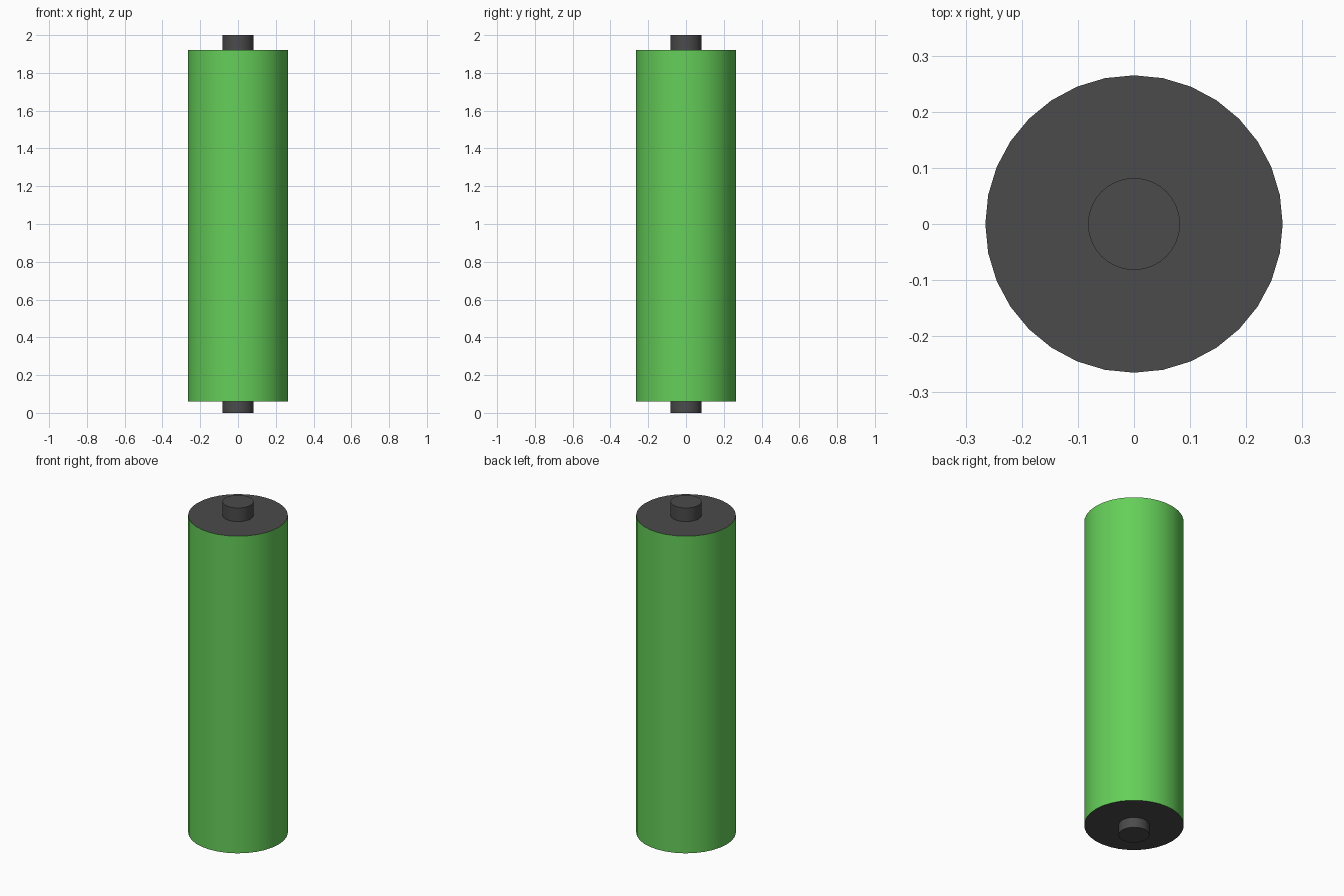
import bpy

if "Cube" in bpy.data.objects:
    bpy.data.objects.remove(bpy.data.objects["Cube"])

BODY_R, BODY_Z0, BODY_Z1 = 0.265, 0.06, 1.92
PIN_R, TOP = 0.082, 2.0


def material(name, color):
    mat = bpy.data.materials.new(name)
    mat.diffuse_color = (*color, 1)
    mat.use_nodes = True
    mat.node_tree.nodes["Principled BSDF"].inputs["Base Color"].default_value = mat.diffuse_color
    return mat


def cylinder(name, radius, z0, z1, mats):
    bpy.ops.mesh.primitive_cylinder_add(vertices=32, radius=radius, depth=z1 - z0,
                                        location=(0, 0, (z0 + z1) / 2))
    obj = bpy.context.object
    obj.name = name
    for mat in mats:
        obj.data.materials.append(mat)
    bpy.ops.object.shade_smooth_by_angle()
    return obj


green = material("green_wrapper", (0.13, 0.62, 0.10))
dark = material("dark_metal", (0.07, 0.07, 0.07))

# Battery body: green wrapper with dark end faces
body = cylinder("battery_body", BODY_R, BODY_Z0, BODY_Z1, [green, dark])
for face in body.data.polygons:
    if abs(face.normal.z) > 0.5:
        face.material_index = 1

# Contacts at both ends
cylinder("top_contact", PIN_R, BODY_Z1, TOP, [dark])
cylinder("bottom_contact", PIN_R, 0, BODY_Z0, [dark])
